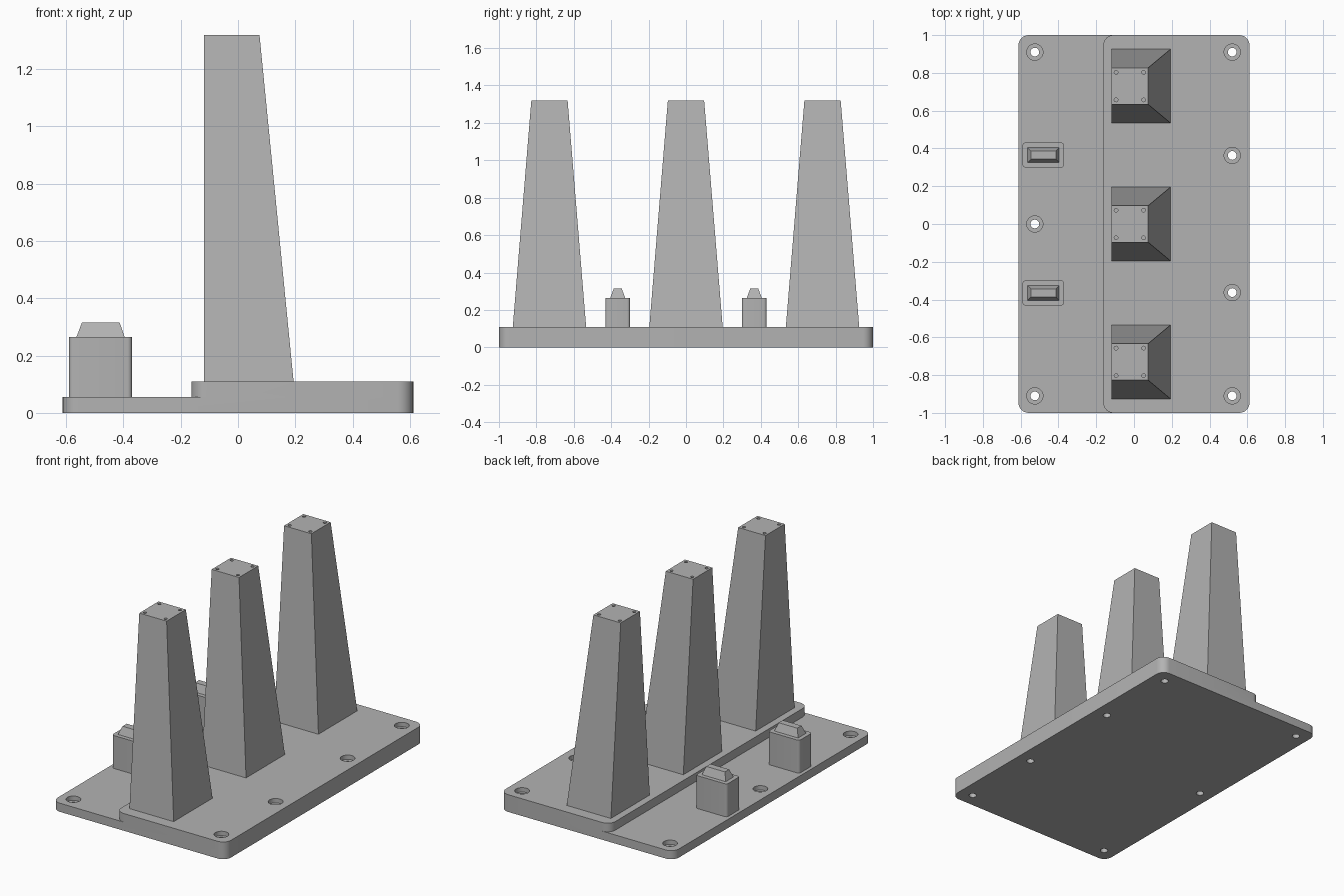
import bpy, bmesh, math

if "Cube" in bpy.data.objects:
    bpy.data.objects.remove(bpy.data.objects["Cube"])

grey = bpy.data.materials.new("light grey")
grey.diffuse_color = (0.45, 0.45, 0.45, 1)
grey.use_nodes = True
grey.node_tree.nodes["Principled BSDF"].inputs["Base Color"].default_value = grey.diffuse_color


def loft(name, rings):
    """Solid skinned through matching rings of points, capped at both ends."""
    bm = bmesh.new()
    rows = [[bm.verts.new(p) for p in ring] for ring in rings]
    n = len(rows[0])
    for a, b in zip(rows, rows[1:]):
        for i in range(n):
            j = (i + 1) % n
            bm.faces.new((a[i], a[j], b[j], b[i]))
    bm.faces.new(rows[0][::-1])
    bm.faces.new(rows[-1])
    mesh = bpy.data.meshes.new(name)
    bm.to_mesh(mesh)
    bm.free()
    mesh.materials.append(grey)
    ob = bpy.data.objects.new(name, mesh)
    bpy.context.collection.objects.link(ob)
    return ob


def rect(x0, x1, y0, y1, z):
    return [(x0, y0, z), (x1, y0, z), (x1, y1, z), (x0, y1, z)]


def rounded(x0, x1, y0, y1, z, r, steps=8):
    pts = []
    for k, (cx, cy) in enumerate([(x1 - r, y1 - r), (x0 + r, y1 - r),
                                  (x0 + r, y0 + r), (x1 - r, y0 + r)]):
        for s in range(steps + 1):
            a = math.pi / 2 * (k + s / steps)
            pts.append((cx + r * math.cos(a), cy + r * math.sin(a), z))
    return pts


def circle(x, y, z, r, n):
    return [(x + r * math.cos(2 * math.pi * i / n),
             y + r * math.sin(2 * math.pi * i / n), z) for i in range(n)]


def combine(target, tools, operation):
    """Apply booleans, then throw the tools away."""
    for tool in tools:
        mod = target.modifiers.new("bool", 'BOOLEAN')
        mod.operation, mod.object, mod.solver = operation, tool, 'EXACT'
    bpy.context.view_layer.update()
    deps = bpy.context.evaluated_depsgraph_get()
    mesh = bpy.data.meshes.new_from_object(target.evaluated_get(deps))
    target.modifiers.clear()
    target.data = mesh
    for tool in tools:
        bpy.data.objects.remove(tool)


def smooth(ob):
    bpy.ops.object.select_all(action='DESELECT')
    ob.select_set(True)
    bpy.context.view_layer.objects.active = ob
    bpy.ops.object.shade_smooth_by_angle(angle=math.radians(30))


# Stepped base plate: thin full-width slab with a thicker right-hand part
LOW, HIGH, R = 0.055, 0.11, 0.055
base = loft("base_plate", [rounded(-0.612, 0.612, -1, 1, z, R) for z in (0, LOW)])
step = loft("step", [rounded(-0.163, 0.612, -1, 1, z, R) for z in (0, HIGH)])
combine(base, [step], 'UNION')

# Counterbored mounting holes
holes = [(-0.525, y, LOW) for y in (-0.91, 0, 0.91)]
holes += [(0.52, y, HIGH) for y in (-0.91, -0.363, 0.363, 0.91)]
cutters = []
for x, y, top in holes:
    seat = top - 0.028
    cutters.append(loft("hole", [circle(x, y, -0.05, 0.023, 32), circle(x, y, seat, 0.023, 32),
                                 circle(x, y, seat, 0.043, 32), circle(x, y, top + 0.05, 0.043, 32)]))
combine(base, cutters, 'DIFFERENCE')
smooth(base)

# Tapered towers with four small screw holes on top
TOP = 1.32
for i, y in enumerate((-0.73, 0, 0.73)):
    tower = loft(f"tower_{i + 1}", [rect(-0.118, 0.194, y - 0.196, y + 0.196, HIGH),
                                    rect(-0.118, 0.075, y - 0.097, y + 0.097, TOP)])
    combine(tower, [loft("screw_hole", [circle(-0.022 + dx, y + dy, z, 0.01, 16)
                                        for z in (TOP - 0.08, TOP + 0.05)])
                    for dx in (-0.073, 0.073) for dy in (-0.073, 0.073)], 'DIFFERENCE')
    smooth(tower)

# Switch blocks with tapered caps
for i, y in enumerate((-0.365, 0.365)):
    block = loft(f"switch_block_{i + 1}", [rounded(-0.59, -0.37, y - 0.066, y + 0.066, z, 0.016, 5)
                                           for z in (LOW, 0.265)])
    smooth(block)
    loft(f"switch_cap_{i + 1}", [rect(-0.564, -0.396, y - 0.04, y + 0.04, 0.265),
                                 rect(-0.545, -0.413, y - 0.021, y + 0.021, 0.315)])
